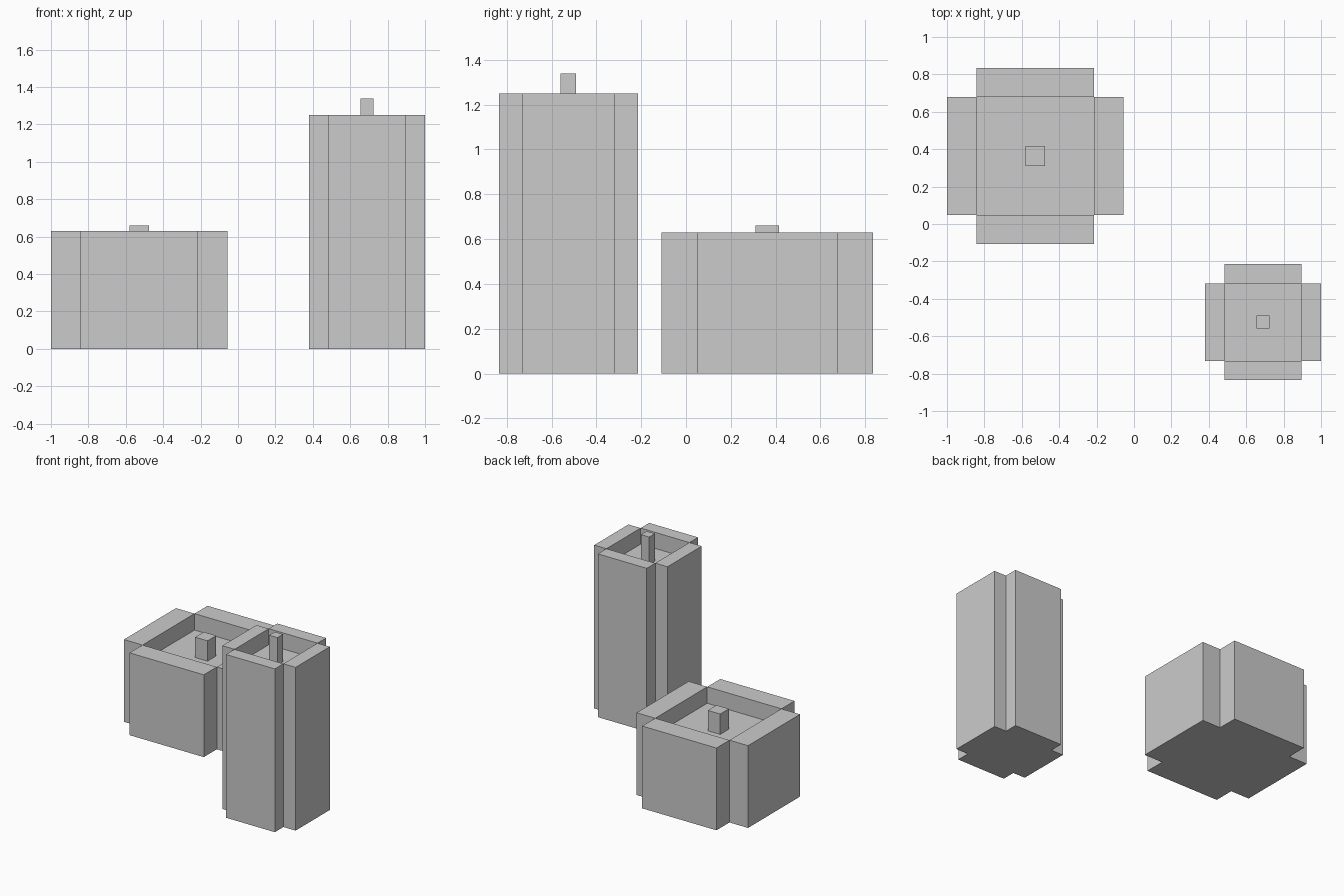
import bpy
import bmesh
from mathutils import Vector

if "Cube" in bpy.data.objects:
    bpy.data.objects.remove(bpy.data.objects["Cube"])


def box(name, lo, hi):
    """Axis-aligned box between two corners."""
    lo, hi = Vector(lo), Vector(hi)
    bm = bmesh.new()
    bmesh.ops.create_cube(bm, size=1)
    for v in bm.verts:
        v.co = Vector((v.co[i] * (hi[i] - lo[i]) + (lo[i] + hi[i]) / 2 for i in range(3)))
    mesh = bpy.data.meshes.new(name)
    bm.to_mesh(mesh)
    bm.free()
    obj = bpy.data.objects.new(name, mesh)
    bpy.context.collection.objects.link(obj)
    return obj


def candle(name, cx, cy, core, height, floor, top):
    h = core / 2          # half width of the core
    o = h + core / 4      # half width including the side panels
    w = core / 12         # half width of the wick

    # sunken core
    box(name + "_core", (cx - h, cy - h, 0), (cx + h, cy + h, floor))

    # four raised side panels
    box(name + "_left_panel", (cx - o, cy - h, 0), (cx - h, cy + h, height))
    box(name + "_right_panel", (cx + h, cy - h, 0), (cx + o, cy + h, height))
    box(name + "_front_panel", (cx - h, cy - o, 0), (cx + h, cy - h, height))
    box(name + "_back_panel", (cx - h, cy + h, 0), (cx + h, cy + o, height))

    # wick standing on the core
    box(name + "_wick", (cx - w, cy - w, floor), (cx + w, cy + w, top))


candle("wide_candle", -0.5285, 0.3635, 0.629, 0.63, 0.504, 0.66)
candle("tall_candle", 0.69, -0.525, 0.4135, 1.25, 1.127, 1.338)
